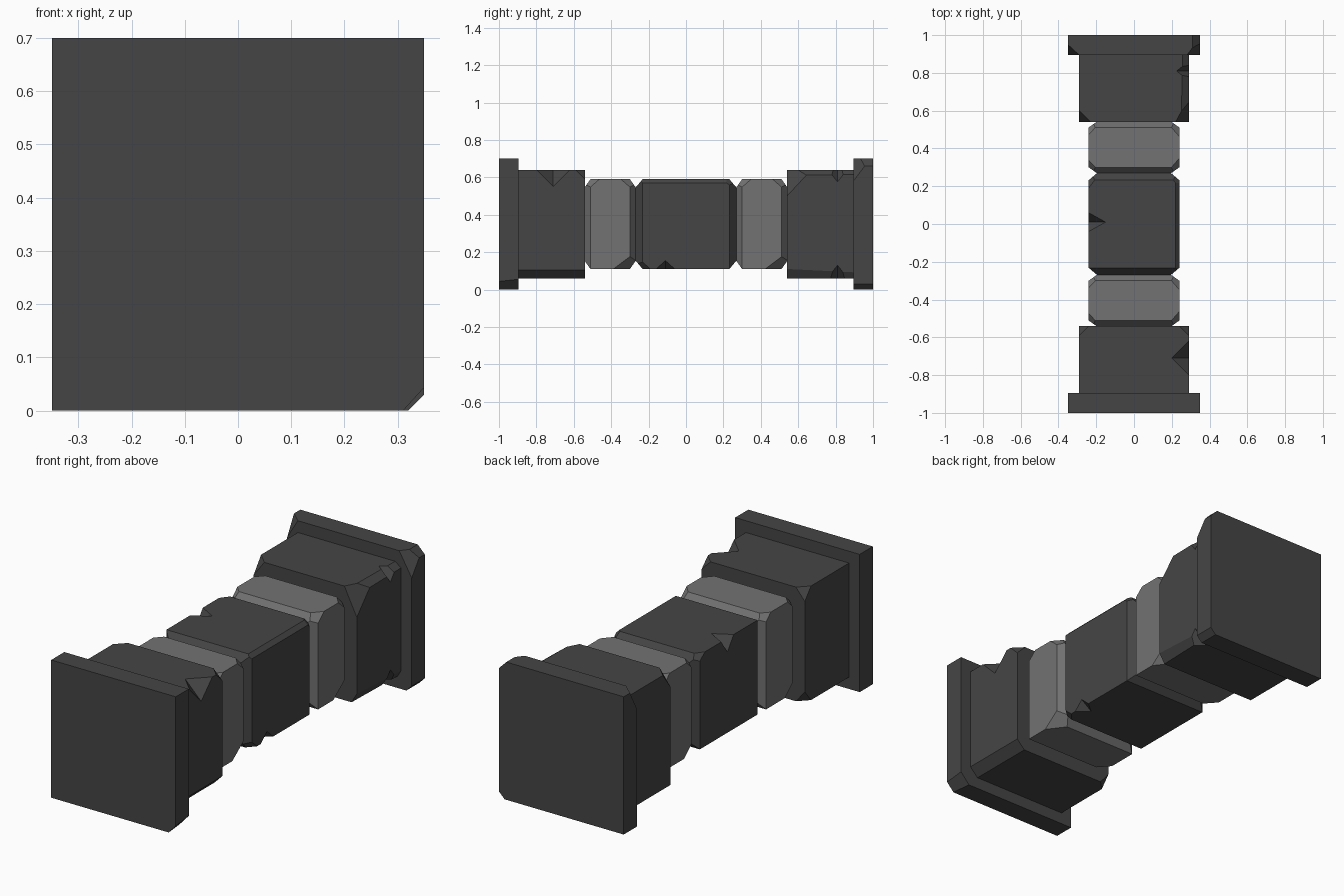
import bpy, bmesh
from mathutils import Vector

if "Cube" in bpy.data.objects:
    bpy.data.objects.remove(bpy.data.objects["Cube"])

INF = float("inf")
ZC = 0.35  # height of the pillar axis


def material(name, v):
    m = bpy.data.materials.new(name)
    m.diffuse_color = (v, v, v, 1)
    m.use_nodes = True
    m.node_tree.nodes["Principled BSDF"].inputs["Base Color"].default_value = m.diffuse_color
    return m


DARK = material("dark_stone", 0.06)
LIGHT = material("light_stone", 0.17)


def make_object(name, bm):
    bmesh.ops.recalc_face_normals(bm, faces=bm.faces[:])
    mesh = bpy.data.meshes.new(name)
    bm.to_mesh(mesh)
    bm.free()
    ob = bpy.data.objects.new(name, mesh)
    bpy.context.collection.objects.link(ob)
    return ob


def carve(ob, half, sx, sz, y, w, dx, dz):
    """Cut a V notch into a long edge: two facets meeting in a valley."""
    edge = Vector((sx * half, y, ZC + sz * half))
    top = edge - Vector((sx * dx, 0, 0))
    side = edge - Vector((0, 0, sz * dz))
    mid = (top + side) / 2
    pts = (top, side, edge + Vector((0, w, 0)), edge - Vector((0, w, 0)))
    bm = bmesh.new()
    vs = [bm.verts.new(mid + (p - mid) * 2) for p in pts]
    for f in ((0, 1, 2), (0, 3, 1), (0, 2, 3), (1, 3, 2)):
        bm.faces.new([vs[i] for i in f])
    cutter = make_object("notch_cutter", bm)
    cutter.hide_render = True
    mod = ob.modifiers.new("notch", "BOOLEAN")
    mod.operation = "DIFFERENCE"
    mod.solver = "EXACT"
    mod.object = cutter
    bpy.context.view_layer.objects.active = ob
    bpy.ops.object.modifier_apply(modifier=mod.name)
    bpy.data.objects.remove(cutter)


def block(name, y0, y1, half, mat, chips=(), notches=()):
    """Square block along y; each chip is (corner signs, depths along x, y, z)."""
    bm = bmesh.new()
    bmesh.ops.create_cube(bm, size=1)
    c = Vector((0, (y0 + y1) / 2, ZC))
    h = Vector((half, (y1 - y0) / 2, half))
    for v in bm.verts:
        v.co = Vector([c[i] + v.co[i] * 2 * h[i] for i in range(3)])
    for s, d in chips:
        no = Vector([s[i] / d[i] for i in range(3)])
        p = Vector([c[i] + s[i] * h[i] for i in range(3)])
        a = min(range(3), key=lambda i: d[i])
        p[a] -= s[a] * d[a]
        bmesh.ops.bisect_plane(bm, geom=bm.verts[:] + bm.edges[:] + bm.faces[:],
                               plane_co=p, plane_no=no.normalized(), clear_outer=True)
        bmesh.ops.holes_fill(bm, edges=[e for e in bm.edges if e.is_boundary], sides=0)
    ob = make_object(name, bm)
    ob.data.materials.append(mat)
    for n in notches:
        carve(ob, half, *n)
    return ob


def end_bevels(e, y):
    """Chamfers around both ends of a shaft block."""
    out = []
    for sy in (-1, 1):
        for s in (-1, 1):
            out.append(((s, sy, 1), (e, y, INF)))
            out.append(((1, sy, s), (INF, y, e)))
    return out


# End plates
block("front_plate", -1, -0.895, 0.35, DARK,
      [((1, 1, -1), (0.05, 0.5, 0.055))])
block("back_plate", 0.895, 1, 0.35, DARK,
      [((1, 1, 1), (0.04, INF, 0.04)),
       ((1, -1, 1), (0.07, 0.09, 0.12)),
       ((-1, -1, 1), (0.06, 0.055, 0.1)),
       ((1, 1, -1), (0.03, INF, 0.03))])

# Stepped blocks beside the plates
block("front_step", -0.895, -0.54, 0.29, DARK,
      [((1, 1, -1), (0.045, INF, 0.045)),
       ((-1, 1, 1), (0.05, 0.05, 0.06)),
       ((1, 1, 1), (0.05, 0.05, 0.05)),
       ((-1, 1, -1), (0.05, 0.05, 0.06))],
      [(1, 1, -0.71, 0.09, 0.09, 0.09)])
block("back_step", 0.54, 0.895, 0.29, DARK,
      [((1, -1, 1), (0.04, 2.0, 0.03)),
       ((1, -1, 1), (0.07, 0.13, 0.14)),
       ((1, -1, -1), (0.03, 1.0, 0.05)),
       ((-1, -1, 1), (0.06, 0.06, 0.08))],
      [(1, 1, 0.81, 0.05, 0.065, 0.065),
       (1, -1, 0.81, 0.055, 0.07, 0.07)])

# Light bands and dark middle of the shaft
for name, y0, y1 in (("front_band", -0.543, -0.268), ("back_band", 0.268, 0.543)):
    block(name, y0, y1, 0.24, LIGHT, end_bevels(0.045, 0.032) +
          [((1, s, 1), (0.07, 0.08, 0.07)) for s in (-1, 1)] +
          [((-1, s, 1), (0.065, 0.07, 0.065)) for s in (-1, 1)] +
          [((1, 1, -1), (0.09, 0.12, 0.09)), ((-1, -1, -1), (0.08, 0.09, 0.08))])
block("middle_shaft", -0.27, 0.27, 0.24, DARK, end_bevels(0.045, 0.038) +
      [((s, 1, 1), (0.06, 0.08, 0.06)) for s in (-1, 1)] +
      [((1, 1, 1), (0.02, INF, 0.02)), ((1, -1, -1), (0.07, 0.08, 0.07))],
      [(-1, 1, 0.01, 0.05, 0.09, 0.07), (1, -1, -0.11, 0.05, 0.06, 0.045)])
